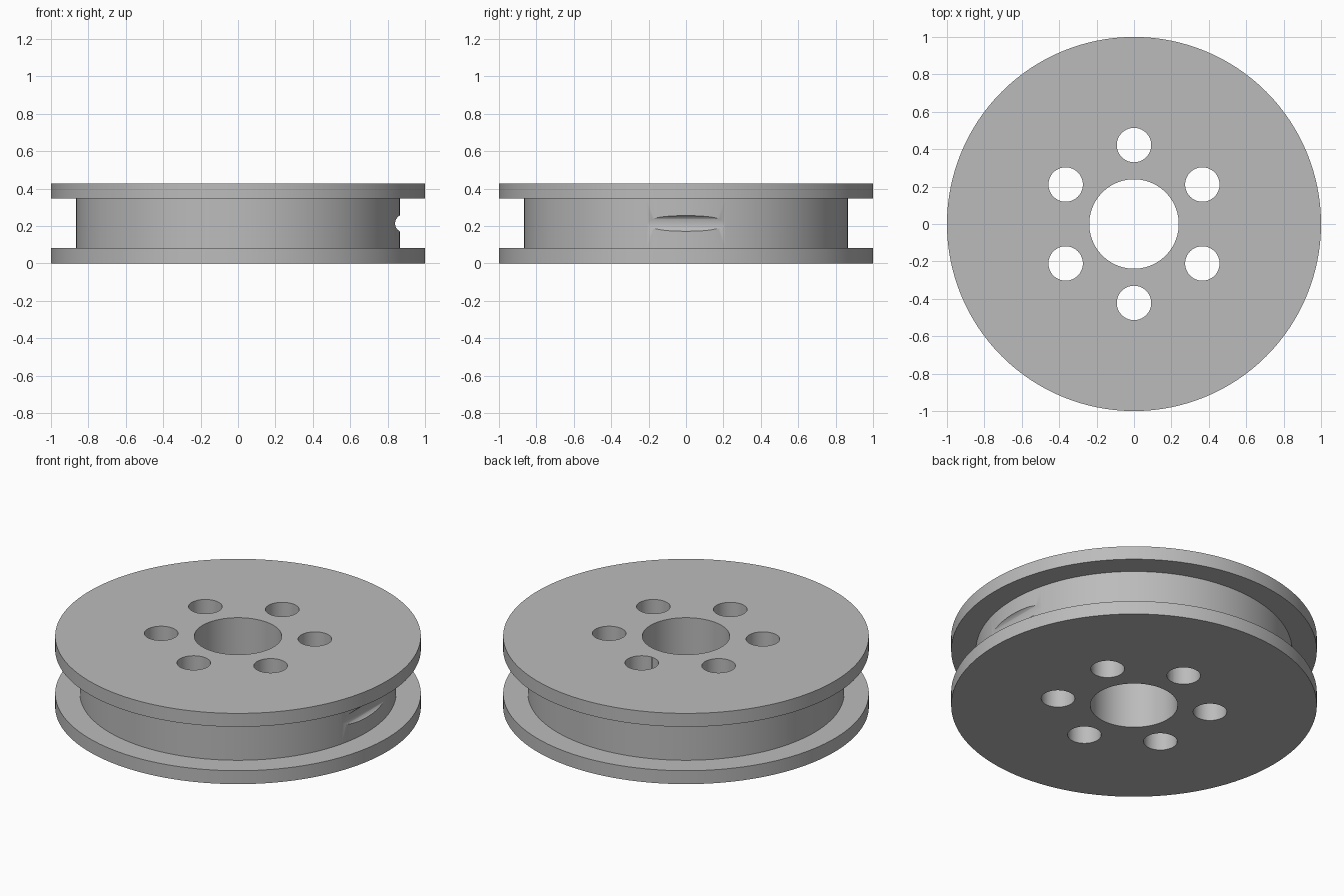
import bpy
import bmesh
from math import radians, cos, sin, tau
from mathutils import Matrix

if "Cube" in bpy.data.objects:
    bpy.data.objects.remove(bpy.data.objects["Cube"], do_unlink=True)

HEIGHT, FLANGE = 0.427, 0.081
RIM, DRUM, BORE = 1.0, 0.865, 0.239
SEGMENTS = 128

grey = bpy.data.materials.new("plain grey")
grey.use_nodes = True
colour = (0.5, 0.5, 0.5, 1)
grey.diffuse_color = colour
grey.node_tree.nodes["Principled BSDF"].inputs["Base Color"].default_value = colour


def add_object(name, bm):
    bmesh.ops.recalc_face_normals(bm, faces=bm.faces)
    mesh = bpy.data.meshes.new(name)
    bm.to_mesh(mesh)
    bm.free()
    mesh.materials.append(grey)
    obj = bpy.data.objects.new(name, mesh)
    bpy.context.collection.objects.link(obj)
    return obj


def cutter(name, radius, length, location, sides=64, tilt=0):
    bm = bmesh.new()
    place = Matrix.Translation(location) @ Matrix.Rotation(tilt, 4, "X")
    bmesh.ops.create_cone(bm, cap_ends=True, segments=sides, radius1=radius,
                          radius2=radius, depth=length, matrix=place)
    obj = add_object(name, bm)
    obj.hide_render = True
    return obj


# Spool: two flanges, drum and bore turned from one closed profile
profile = [(BORE, 0), (RIM, 0), (RIM, FLANGE), (DRUM, FLANGE),
           (DRUM, HEIGHT - FLANGE), (RIM, HEIGHT - FLANGE),
           (RIM, HEIGHT), (BORE, HEIGHT)]
bm = bmesh.new()
rings = [[bm.verts.new((r * cos(tau * i / SEGMENTS), r * sin(tau * i / SEGMENTS), z))
          for i in range(SEGMENTS)] for r, z in profile]
for a, b in zip(rings, rings[1:] + rings[:1]):
    for i in range(SEGMENTS):
        j = (i + 1) % SEGMENTS
        bm.faces.new((a[i], a[j], b[j], b[i]))
spool = add_object("spool", bm)

# Six bolt holes and a round groove across the left side of the drum
cutters = []
for k in range(6):
    angle = radians(30 + 60 * k)
    cutters.append(cutter("bolt_hole_cutter", 0.092, 1,
                          (0.422 * cos(angle), 0.422 * sin(angle), HEIGHT / 2)))
cutters.append(cutter("groove_cutter", 0.048, 1.2, (0.888, 0, HEIGHT / 2),
                      tilt=radians(90)))

bpy.context.view_layer.objects.active = spool
for tool in cutters:
    cut = spool.modifiers.new("cut", "BOOLEAN")
    cut.operation = "DIFFERENCE"
    cut.solver = "EXACT"
    cut.object = tool
    bpy.ops.object.modifier_apply(modifier=cut.name)
    bpy.data.objects.remove(tool, do_unlink=True)

# Smooth round walls with crisp rims
bpy.ops.object.select_all(action="DESELECT")
spool.select_set(True)
bpy.ops.object.shade_smooth_by_angle(angle=radians(30))
